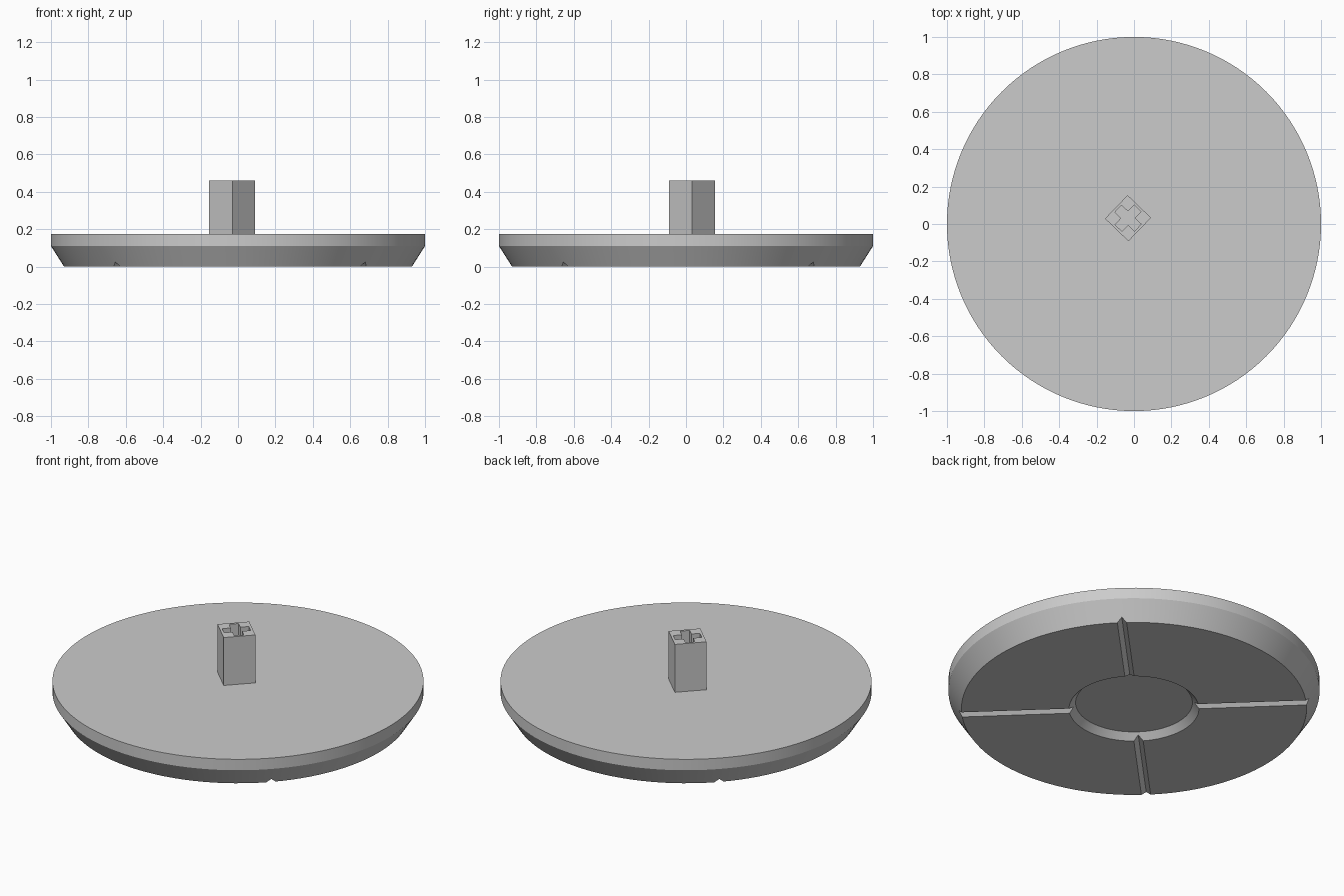
import bpy, bmesh, math
from mathutils import Matrix

if "Cube" in bpy.data.objects:
    bpy.data.objects.remove(bpy.data.objects["Cube"])

SEGMENTS = 128
TURN = math.radians(46)          # post and grooves sit on the diagonals

grey = bpy.data.materials.new("light grey")
grey.diffuse_color = (0.6, 0.6, 0.6, 1)
grey.use_nodes = True
grey.node_tree.nodes["Principled BSDF"].inputs["Base Color"].default_value = grey.diffuse_color


def add_object(name, bm):
    bmesh.ops.recalc_face_normals(bm, faces=bm.faces)
    mesh = bpy.data.meshes.new(name)
    bm.to_mesh(mesh)
    bm.free()
    mesh.materials.append(grey)
    obj = bpy.data.objects.new(name, mesh)
    bpy.context.collection.objects.link(obj)
    return obj


def lathe(name, profile):
    """Stack rings of (radius, height) and close both ends with flat caps."""
    bm = bmesh.new()
    rings = []
    for r, z in profile:
        rings.append([bm.verts.new((r * math.cos(a), r * math.sin(a), z))
                      for a in (i * math.tau / SEGMENTS for i in range(SEGMENTS))])
    for low, high in zip(rings, rings[1:]):
        for i in range(SEGMENTS):
            j = (i + 1) % SEGMENTS
            bm.faces.new((low[i], low[j], high[j], high[i]))
    bm.faces.new(rings[0])
    bm.faces.new(rings[-1])
    return add_object(name, bm)


def box(name, sx, sy, z0, z1):
    bm = bmesh.new()
    bmesh.ops.create_cube(bm, size=1)
    bmesh.ops.transform(bm, verts=bm.verts, matrix=Matrix.Translation((0, 0, (z0 + z1) / 2))
                        @ Matrix.Diagonal((sx, sy, z1 - z0, 1)))
    return add_object(name, bm)


def v_bar(name, half_length, apex, drop):
    """Triangular bar along x with 45 degree sides."""
    bm = bmesh.new()
    half = apex + drop
    ends = [[bm.verts.new((x, y, z)) for y, z in ((-half, -drop), (half, -drop), (0, apex))]
            for x in (-half_length, half_length)]
    for end in ends:
        bm.faces.new(end)
    for i in range(3):
        j = (i + 1) % 3
        bm.faces.new((ends[0][i], ends[0][j], ends[1][j], ends[1][i]))
    return add_object(name, bm)


def cut(target, cutter):
    """Subtract the cutter, then remove it."""
    mod = target.modifiers.new("cut", 'BOOLEAN')
    mod.operation = 'DIFFERENCE'
    mod.solver = 'EXACT'
    mod.object = cutter
    bpy.context.view_layer.objects.active = target
    bpy.ops.object.modifier_apply(modifier=mod.name)
    bpy.data.objects.remove(cutter)


# Disc with bevelled underside and a round recess below
disc = lathe("disc", [(0.315, 0.037), (0.35, 0), (0.93, 0), (1, 0.11), (1, 0.175)])

# Crossed V grooves in the underside
for k in range(2):
    groove = v_bar("groove_cutter", 1.2, 0.025, 0.03)
    groove.rotation_euler.z = TURN + k * math.pi / 2
    cut(disc, groove)

# Square post with a cross-shaped socket
post = box("post", 0.174, 0.174, 0.17, 0.46)
for sx, sy in ((0.146, 0.052), (0.052, 0.146)):
    cut(post, box("socket_cutter", sx, sy, 0.1, 0.6))
post.location = (-0.032, 0.031, 0)
post.rotation_euler.z = TURN

# Smooth the round sides, keep edges sharp
bpy.ops.object.select_all(action='DESELECT')
disc.select_set(True)
bpy.context.view_layer.objects.active = disc
bpy.ops.object.shade_smooth_by_angle(angle=math.radians(20))
